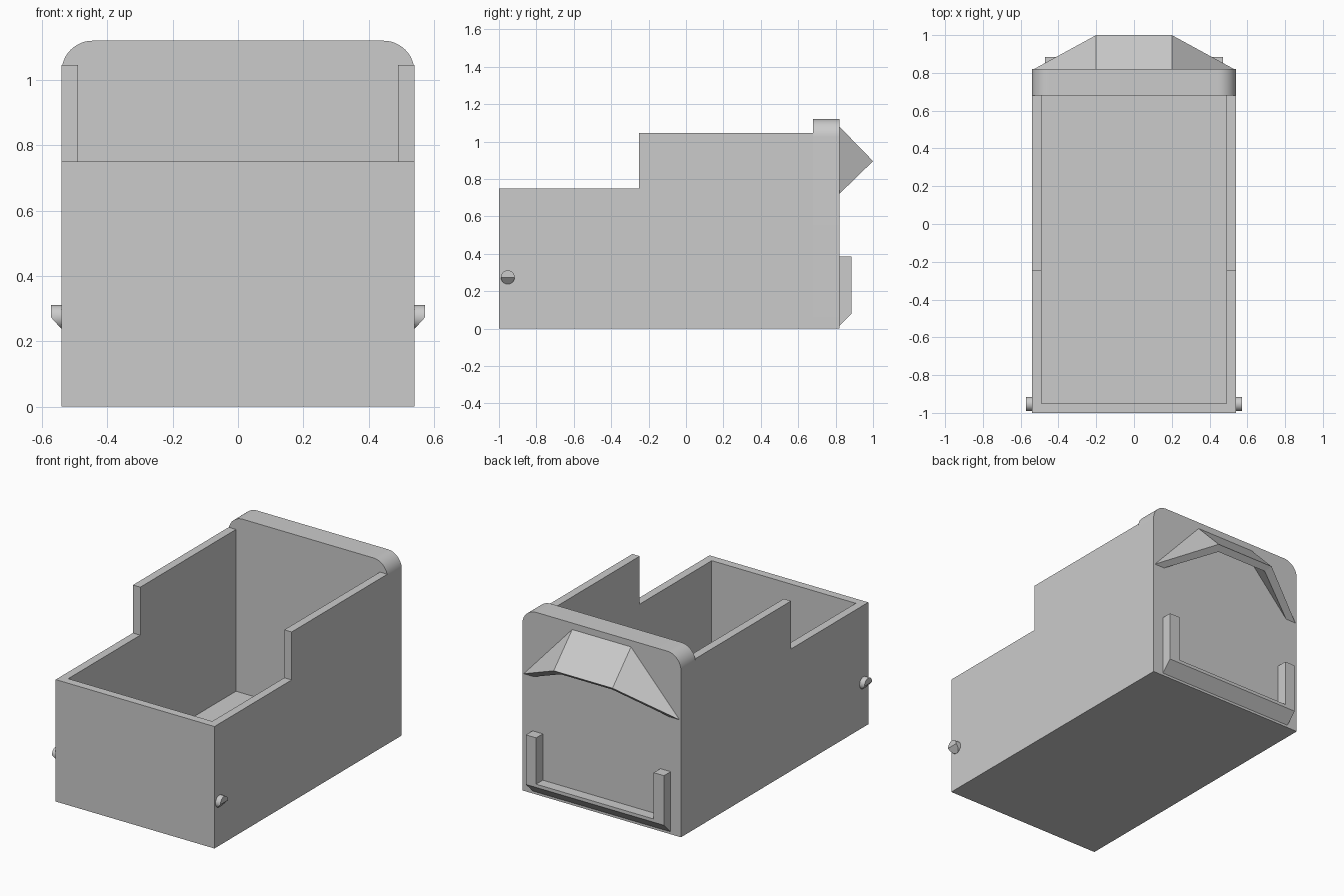
import bpy, bmesh, math

if "Cube" in bpy.data.objects:
    bpy.data.objects.remove(bpy.data.objects["Cube"])

grey = bpy.data.materials.new("plain grey")
grey.diffuse_color = (0.6, 0.6, 0.6, 1)
grey.use_nodes = True
grey.node_tree.nodes["Principled BSDF"].inputs["Base Color"].default_value = grey.diffuse_color


def make(name, verts, faces):
    bm = bmesh.new()
    vs = [bm.verts.new(v) for v in verts]
    for f in faces:
        bm.faces.new([vs[i] for i in f])
    bmesh.ops.recalc_face_normals(bm, faces=bm.faces)
    me = bpy.data.meshes.new(name)
    bm.to_mesh(me)
    bm.free()
    me.materials.append(grey)
    ob = bpy.data.objects.new(name, me)
    bpy.context.collection.objects.link(ob)
    return ob


def prism(name, profile, axis, a, b):
    """Extrude a profile from a to b; axis 'x' takes (y, z), 'y' takes (x, z)."""
    put = (lambda p, t: (t, p[0], p[1])) if axis == 'x' else (lambda p, t: (p[0], t, p[1]))
    n = len(profile)
    verts = [put(p, t) for t in (a, b) for p in profile]
    faces = [list(range(n)), list(range(n, 2 * n))]
    faces += [[i, (i + 1) % n, n + (i + 1) % n, n + i] for i in range(n)]
    return make(name, verts, faces)


def smooth(ob, angle):
    bpy.ops.object.select_all(action='DESELECT')
    ob.select_set(True)
    bpy.context.view_layer.objects.active = ob
    bpy.ops.object.shade_smooth_by_angle(angle=math.radians(angle))


def cut(ob, cutter):
    mod = ob.modifiers.new("cut", 'BOOLEAN')
    mod.operation, mod.solver, mod.object = 'DIFFERENCE', 'EXACT', cutter
    bpy.context.view_layer.objects.active = ob
    bpy.ops.object.modifier_apply(modifier=mod.name)
    bpy.data.objects.remove(cutter)


# Hollow tray with stepped side walls, open toward the back panel
W = 0.54
tray = prism("tray", [(-1, 0), (0.68, 0), (0.68, 1.045), (-0.25, 1.045),
                      (-0.25, 0.75), (-1, 0.75)], 'x', -W, W)
cut(tray, prism("cavity", [(-0.95, 0.05), (0.8, 0.05), (0.8, 1.3), (-0.95, 1.3)],
                'x', -0.49, 0.49))

# Thick back panel with rounded top corners
R, top = 0.095, 1.12
outline = [(-W, 0), (W, 0)]
for cx, start in ((W - R, 0), (R - W, 90)):
    for i in range(13):
        t = math.radians(start + 7.5 * i)
        outline.append((cx + R * math.cos(t), top - R + R * math.sin(t)))
smooth(prism("back_panel", outline, 'y', 0.68, 0.82), 30)

# Hooded pull: outer shell, inner shell and the sloping rim between them
half = [(0.2, 0.82, 1.08), (0.2, 1.0, 0.895), (0.53, 0.82, 0.72),
        (0.18, 0.82, 1.02), (0.175, 0.968, 0.868), (0.46, 0.82, 0.72)]
verts = half + [(-x, y, z) for x, y, z in half]
faces = [(0, 1, 7, 6), (3, 4, 10, 9), (1, 4, 10, 7), (0, 3, 9, 6)]
for s in (0, 6):
    faces += [(s, s + 1, s + 2), (s + 3, s + 4, s + 5),
              (s + 1, s + 2, s + 5, s + 4), (s, s + 2, s + 5, s + 3)]
make("pull_hood", verts, faces)

# Label holder: U-shaped frame with a chamfered lower edge
frame = prism("label_holder", [(0.82, 0.015), (0.885, 0.08), (0.885, 0.385), (0.82, 0.385)],
              'x', -0.47, 0.47)
cut(frame, prism("label_slot", [(0.75, 0.1), (0.95, 0.1), (0.95, 0.5), (0.75, 0.5)],
                 'x', -0.40, 0.40))

# Side pegs: short pins whose lower half slopes back to the wall
N, r = 32, 0.037
for side, label in ((1, "right"), (-1, "left")):
    ring = [(-0.953 + r * math.cos(2 * math.pi * i / N),
             r * math.sin(2 * math.pi * i / N)) for i in range(N)]
    base = [(side * (W - 0.005), y, 0.274 + z) for y, z in ring]
    tip = [(side * (W + 0.033 + min(0, z) * 0.9), y, 0.274 + z) for y, z in ring]
    h = N // 2
    pf = [list(range(N)), list(range(N, N + h + 1)), list(range(N + h, 2 * N)) + [N]]
    pf += [[i, (i + 1) % N, N + (i + 1) % N, N + i] for i in range(N)]
    smooth(make("peg_" + label, base + tip, pf), 30)
